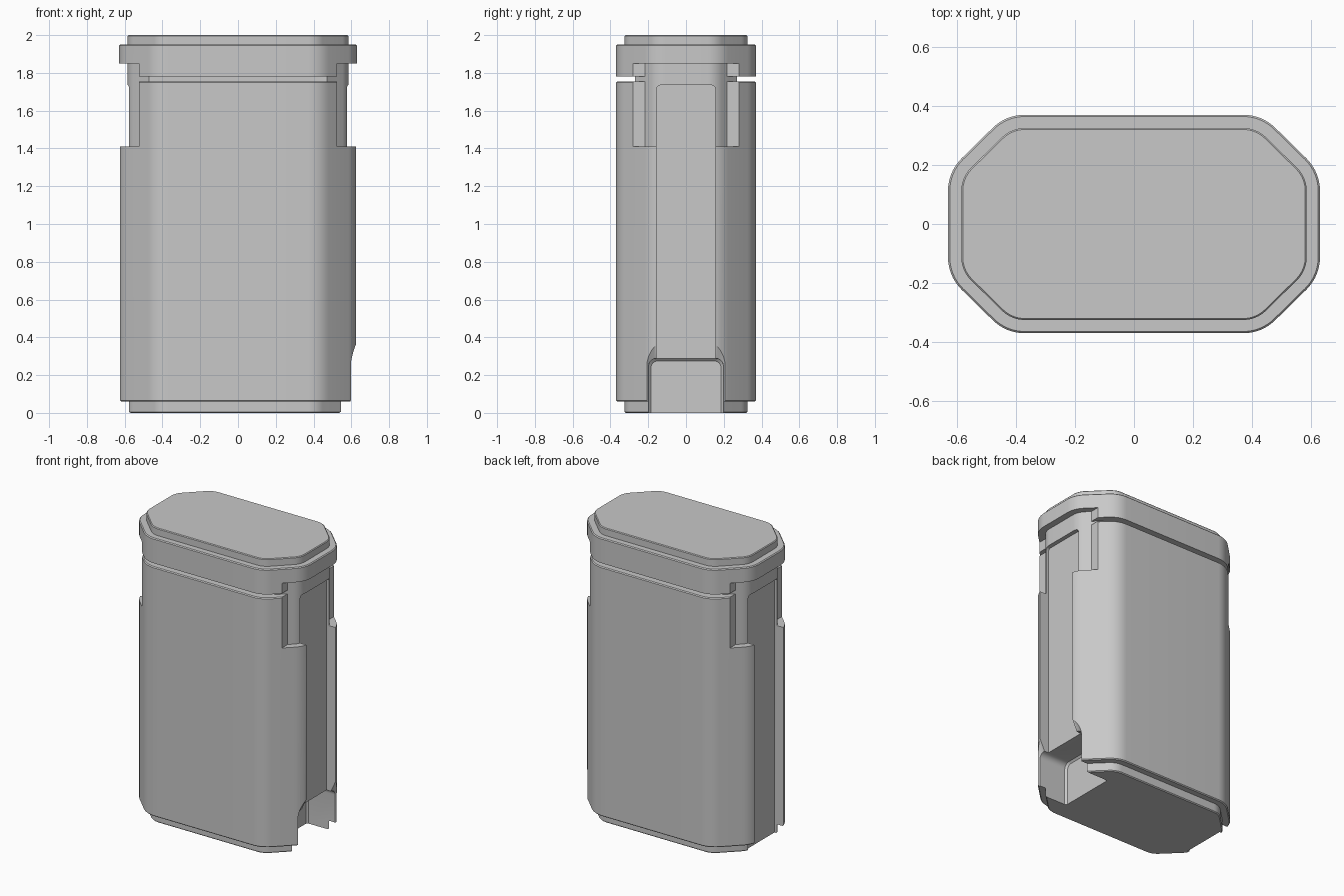
import bpy, bmesh, math
from mathutils import Vector

if "Cube" in bpy.data.objects:
    bpy.data.objects.remove(bpy.data.objects["Cube"])

grey = bpy.data.materials.new("light_grey")
grey.diffuse_color = (0.58, 0.58, 0.58, 1)
grey.use_nodes = True
grey.node_tree.nodes["Principled BSDF"].inputs["Base Color"].default_value = grey.diffuse_color


def loft(name, rings):
    """Closed solid through rings that share a point count."""
    bm = bmesh.new()
    loops = [[bm.verts.new(p) for p in ring] for ring in rings]
    n = len(loops[0])
    for a, b in zip(loops, loops[1:]):
        for i in range(n):
            j = (i + 1) % n
            bm.faces.new((a[i], a[j], b[j], b[i]))
    bm.faces.new(loops[0])
    bm.faces.new(loops[-1])
    bmesh.ops.recalc_face_normals(bm, faces=bm.faces)
    mesh = bpy.data.meshes.new(name)
    bm.to_mesh(mesh)
    bm.free()
    mesh.materials.append(grey)
    obj = bpy.data.objects.new(name, mesh)
    bpy.context.collection.objects.link(obj)
    return obj


def outline(inset, z, steps=8):
    """Octagon with rounded corners, shrunk evenly by inset."""
    r = 0.155 - inset
    quarter = []
    for cx, cy, start in ((0.475, 0.112, 0), (0.37, 0.215, 45)):
        for k in range(steps + 1):
            a = math.radians(start + 45 * k / steps)
            quarter.append((cx + r * math.cos(a), cy + r * math.sin(a)))
    left = [(-x, y) for x, y in reversed(quarter)]
    half = quarter + left
    return [Vector((x, y, z)) for x, y in half + [(-x, -y) for x, y in half]]


def arch(x, half_width, top, r, steps=6):
    """Upright slot section in the yz plane with rounded top corners."""
    right = [(half_width, -0.2)]
    for k in range(steps + 1):
        a = math.pi / 2 * k / steps
        right.append((half_width - r + r * math.cos(a), top - r + r * math.sin(a)))
    pts = right + [(-y, z) for y, z in reversed(right)]
    return [Vector((x, y, z)) for y, z in pts]


def box(x0, x1, y0, y1, z0, z1):
    ring = [(x0, y0), (x1, y0), (x1, y1), (x0, y1)]
    return loft("cutter", [[Vector((x, y, z)) for x, y in ring] for z in (z0, z1)])


def combine(obj, others, operation):
    """Boolean each helper into obj, then remove the helper."""
    for other in others:
        other.hide_render = True
        mod = obj.modifiers.new("cut", 'BOOLEAN')
        mod.object, mod.operation, mod.solver = other, operation, 'EXACT'
        deps = bpy.context.evaluated_depsgraph_get()
        mesh = bpy.data.meshes.new_from_object(obj.evaluated_get(deps))
        obj.modifiers.clear()
        obj.data = mesh
        bpy.data.objects.remove(other)


def solid(name, profile):
    return loft(name, [outline(d, z) for d, z in profile])


INNER = 0.045

# Case: outer shell fused with a narrower core that shows at base and neck
case = solid("case", [(0.006, 0.06), (0, 0.066), (0, 1.749), (0.006, 1.755)])
core = solid("core", [(INNER + 0.006, 0), (INNER, 0.006), (INNER, 1.87)])

# Neck recesses at both ends of the shell
combine(case, [box(s * 0.525, s * 0.8, -0.5, 0.5, 1.41, 1.9) for s in (-1, 1)],
        'DIFFERENCE')
# Groove under the lid, front and back
combine(core, [box(-0.8, 0.8, s * 0.27, s * 0.5, 1.755, 1.78) for s in (-1, 1)],
        'DIFFERENCE')
combine(case, [core], 'UNION')

# Long slots on both ends, deep foot pocket with flared rim on the right
cuts = [loft("slot", [arch(s * 0.557, 0.155, 1.735, 0.02),
                      arch(s * 0.8, 0.155, 1.735, 0.02)]) for s in (-1, 1)]
cuts.append(loft("pocket", [arch(0.38, 0.185, 0.275, 0.035),
                            arch(0.392, 0.197, 0.287, 0.04),
                            arch(0.59, 0.198, 0.288, 0.04),
                            arch(0.64, 0.262, 0.40, 0.13)]))
combine(case, cuts, 'DIFFERENCE')

# Lid: skirt, overhanging cap and raised top
lid = solid("lid", [(0, 1.78), (0, 1.944), (0.006, 1.95), (INNER, 1.95),
                    (INNER, 1.995), (INNER + 0.005, 2.0)])
combine(lid, [box(s * 0.525, s * 0.8, -0.5, 0.5, 1.7, 1.85) for s in (-1, 1)],
        'DIFFERENCE')

# Smooth the rounded corners, keep hard edges
for obj in (case, lid):
    bpy.ops.object.select_all(action='DESELECT')
    obj.select_set(True)
    bpy.context.view_layer.objects.active = obj
    bpy.ops.object.shade_smooth_by_angle(angle=math.radians(30))
